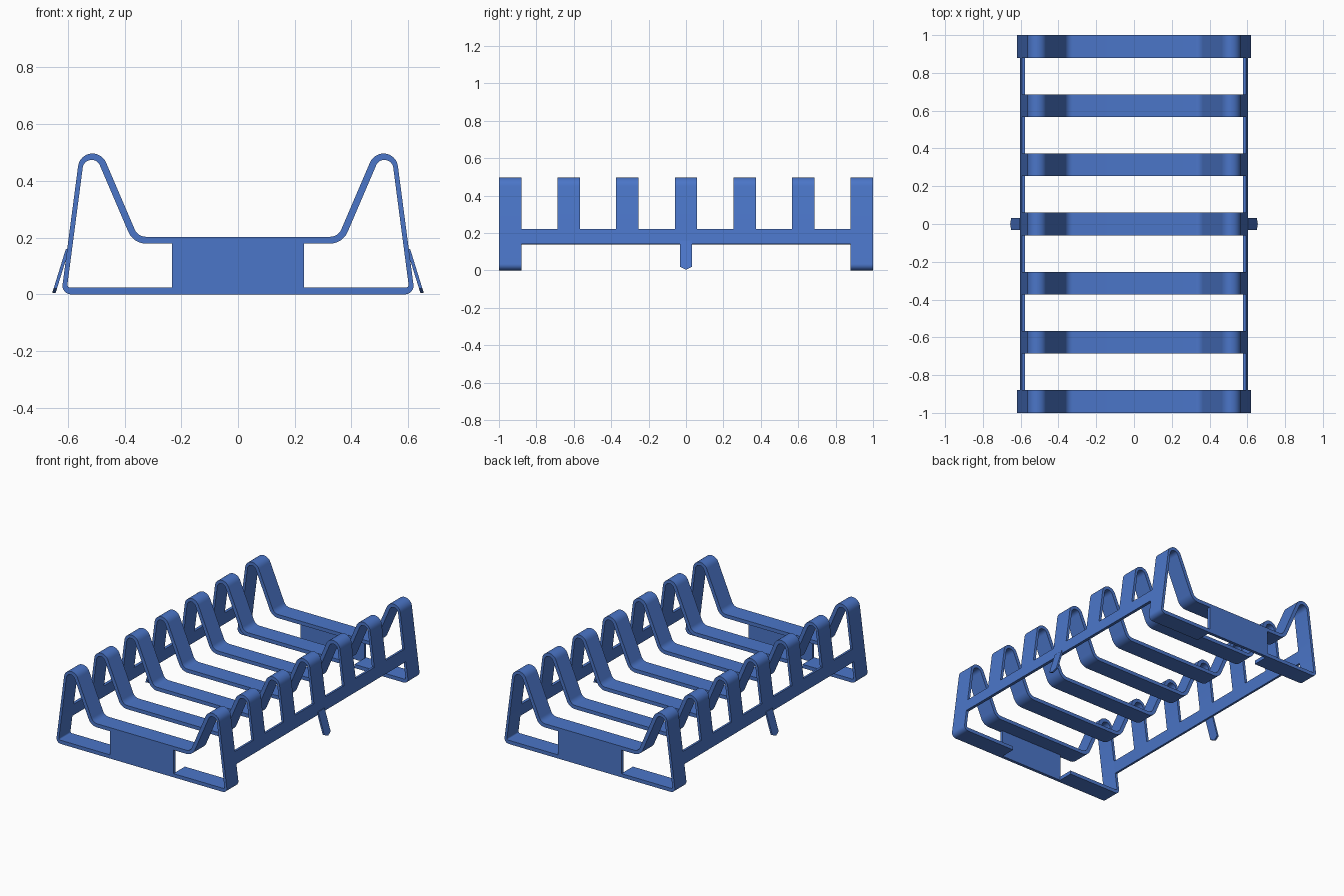
import bpy, bmesh, math
from mathutils import Vector

if "Cube" in bpy.data.objects:
    bpy.data.objects.remove(bpy.data.objects["Cube"])

WIDTH = 0.12      # rib width along y
THICK, THIN = 0.024, 0.017


def make_object(name, bm):
    bmesh.ops.recalc_face_normals(bm, faces=bm.faces)
    mesh = bpy.data.meshes.new(name)
    bm.to_mesh(mesh)
    bm.free()
    ob = bpy.data.objects.new(name, mesh)
    bpy.context.collection.objects.link(ob)
    return ob


def fillet_path(corners, steps=8):
    """corners: (x, z, fillet radius, thickness of the segment after it).
    Returns (point, normal, thickness) along the rounded path."""
    pts = [Vector(c[:2]) for c in corners]
    out = []
    for i, (x, z, r, t) in enumerate(corners):
        p = pts[i]
        d_in = (p - pts[i - 1]).normalized() if i else None
        d_out = (pts[i + 1] - p).normalized() if i < len(pts) - 1 else None
        if d_in is None or d_out is None:
            d = d_out or d_in
            out.append((p, Vector((-d.y, d.x)), t))
            continue
        turn = math.atan2(d_in.x * d_out.y - d_in.y * d_out.x, d_in.dot(d_out))
        side = 1 if turn > 0 else -1
        start = p - d_in * (r * math.tan(abs(turn) / 2))
        n_in = Vector((-d_in.y, d_in.x))
        centre = start + n_in * r * side
        t_prev = corners[i - 1][3]
        for k in range(steps + 1):
            f = k / steps
            a = turn * f
            n = Vector((n_in.x * math.cos(a) - n_in.y * math.sin(a),
                        n_in.x * math.sin(a) + n_in.y * math.cos(a)))
            out.append((centre - n * r * side, n, t_prev + (t - t_prev) * f))
    return out


def ribbon(name, corners, y, width):
    """Bent flat bar following a rounded path in the xz plane."""
    bm = bmesh.new()
    rings = []
    for p, n, t in fillet_path(corners):
        a, b = p + n * t / 2, p - n * t / 2
        rings.append([bm.verts.new((q.x, y + s * width / 2, q.y))
                      for q, s in ((a, -1), (a, 1), (b, 1), (b, -1))])
    for r0, r1 in zip(rings, rings[1:]):
        for j in range(4):
            k = (j + 1) % 4
            bm.faces.new((r0[j], r0[k], r1[k], r1[j]))
    bm.faces.new(rings[0])
    bm.faces.new(rings[-1])
    return make_object(name, bm)


def leg_x(z):
    """Centre line of the sloping outer leg."""
    return 0.551 + (0.485 - z) * (0.613 - 0.551) / 0.473


def mirrored(half):
    """Complete a right-hand path into a symmetric one, left end first."""
    left = []
    for i in range(len(half) - 1, -1, -1):
        x, z, r, _ = half[i]
        left.append((-x, z, r, half[i - 1][3] if i else THICK))
    return left + half


# Right half of the rib: seat corner, inner slope, rounded hump
hump = [(0.361, 0.191, 0.055, THICK), (0.487, 0.485, 0.041, 0.023),
        (leg_x(0.485), 0.485, 0.041, THIN)]
end_half = hump + [(leg_x(0.012), 0.012, 0.02, THICK), (0.23, 0.012, 0, THICK)]
mid_half = hump + [(leg_x(0.22), 0.22, 0, THIN)]

# Seven ribs; the two end ones fold under as feet
for i in range(7):
    y = -0.94 + i * 1.88 / 6
    if i in (0, 6):
        ribbon(f"end_rib_{i + 1}", mirrored(end_half), y, WIDTH)
    else:
        ribbon(f"middle_rib_{i + 1}", mirrored(mid_half), y, WIDTH)

# Vertical end plates under the end ribs
for s, label in ((-1, "front"), (1, "back")):
    bm = bmesh.new()
    bmesh.ops.create_cube(bm, size=1)
    for v in bm.verts:
        v.co = (v.co.x * 0.464, s * 0.99 + v.co.y * 0.02, 0.0895 + v.co.z * 0.179)
    make_object(f"{label}_plate", bm)

# Side rails and pointed clip tabs
for s, label in ((-1, "left"), (1, "right")):
    ribbon(f"{label}_rail", [(s * leg_x(0.22), 0.22, 0, THIN),
                             (s * leg_x(0.14), 0.14, 0, THIN)], 0, 1.76)
    bm = bmesh.new()
    outline = [(-0.033, 0.16), (0.033, 0.16), (0.033, 0.02), (0, 0.004), (-0.033, 0.02)]
    sides = []
    for off in (-0.006, 0.006):
        sides.append([bm.verts.new((s * (0.601 + (0.16 - z) * 0.31 + off), y, z))
                      for y, z in outline])
        bm.faces.new(sides[-1])
    for j in range(5):
        k = (j + 1) % 5
        bm.faces.new((sides[0][j], sides[0][k], sides[1][k], sides[1][j]))
    make_object(f"{label}_tab", bm)

# One blue coating, smooth bends with crisp edges
blue = bpy.data.materials.new("blue_coating")
blue.diffuse_color = (0.07, 0.18, 0.58, 1)
blue.use_nodes = True
blue.node_tree.nodes["Principled BSDF"].inputs["Base Color"].default_value = blue.diffuse_color
for ob in bpy.context.collection.objects:
    ob.data.materials.append(blue)
    ob.select_set(True)
    bpy.context.view_layer.objects.active = ob
bpy.ops.object.shade_smooth_by_angle(angle=math.radians(30))
